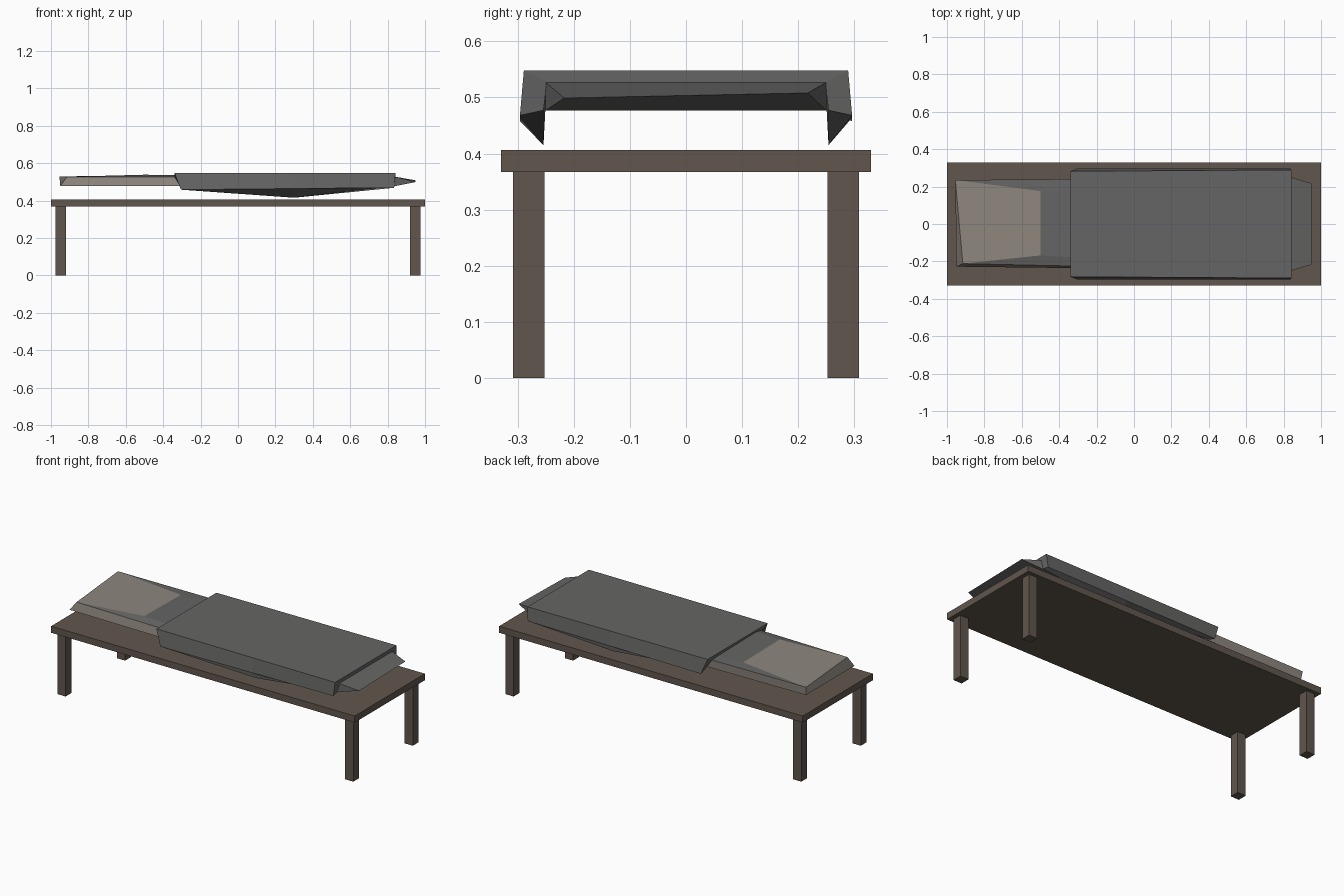
import bpy, bmesh

if "Cube" in bpy.data.objects:
    bpy.data.objects.remove(bpy.data.objects["Cube"])


def material(name, rgb):
    m = bpy.data.materials.new(name)
    m.diffuse_color = (*rgb, 1)
    m.use_nodes = True
    m.node_tree.nodes["Principled BSDF"].inputs["Base Color"].default_value = m.diffuse_color
    return m


wood = material("dark_wood", (0.12, 0.095, 0.075))
wool = material("grey_wool", (0.13, 0.13, 0.128))
linen = material("pale_linen", (0.27, 0.24, 0.21))


def build(name, verts, faces, mats, linen_faces=()):
    bm = bmesh.new()
    vs = [bm.verts.new(v) for v in verts]
    for i, f in enumerate(faces):
        face = bm.faces.new([vs[k] for k in f])
        face.material_index = 1 if i in linen_faces else 0
    bmesh.ops.recalc_face_normals(bm, faces=bm.faces[:])
    me = bpy.data.meshes.new(name)
    bm.to_mesh(me)
    bm.free()
    for m in mats:
        me.materials.append(m)
    ob = bpy.data.objects.new(name, me)
    bpy.context.collection.objects.link(ob)
    return ob


def box(name, x, y, z):
    verts = [(a, b, c) for a in x for b in y for c in z]
    faces = [(0, 1, 3, 2), (4, 6, 7, 5), (0, 4, 5, 1),
             (2, 3, 7, 6), (0, 2, 6, 4), (1, 5, 7, 3)]
    return build(name, verts, faces, [wood])


# Bed board and four legs
box("bed_board", (-1, 1), (-0.33, 0.33), (0.367, 0.406))
for sx, side in ((-1, "left"), (1, "right")):
    for sy, end in ((-1, "front"), (1, "back")):
        box(f"{end}_{side}_leg", sorted((sx * 0.92, sx * 0.975)),
            sorted((sy * 0.252, sy * 0.308)), (0, 0.367))

# Mattress with a pale pillow area at the head and a wedge-shaped foot
verts = [
    (-0.95, -0.228, 0.478), (-0.95, 0.228, 0.478),   # head, bottom
    (0.84, -0.25, 0.477), (0.84, 0.25, 0.477),       # foot, bottom
    (-0.915, -0.212, 0.527), (-0.955, 0.235, 0.529), # head, top
    (-0.5, -0.168, 0.538), (-0.5, 0.176, 0.533),     # pillow edge
    (0.84, -0.25, 0.527), (0.84, 0.25, 0.527),       # foot, top
    (0.95, -0.217, 0.499), (0.95, 0.217, 0.508),     # foot tip
]
faces = [
    (4, 6, 7, 5),                                    # pillow
    (0, 4, 5, 1), (0, 2, 8, 4), (1, 5, 9, 3),        # head and sides
    (4, 8, 6), (5, 7, 9), (6, 8, 9, 7),              # sheet
    (0, 1, 3, 2),                                    # underside
    (8, 10, 11, 9), (2, 3, 11, 10), (2, 10, 8), (3, 9, 11),
]
build("mattress", verts, faces, [wool, linen], {0, 1, 2, 3})


# Blanket: U-shaped sections lofted along the bed, sagging in the middle
def section(xt, xb, top_y, hem_z, inner_z):
    half = [(xt, top_y, 0.548), (xb, 0.296, hem_z),
            (xb, 0.254, inner_z), (xt, 0.248, 0.527)]
    return [(x, -y, z) for x, y, z in half] + [(x, y, z) for x, y, z in half[::-1]]


rings = [section(-0.34, -0.305, 0.282, 0.458, 0.472),
         section(0.3, 0.3, 0.286, 0.464, 0.415),
         section(0.842, 0.835, 0.289, 0.468, 0.477)]
verts = [v for r in rings for v in r]
faces = [(r * 8 + k, r * 8 + (k + 1) % 8, r * 8 + 8 + (k + 1) % 8, r * 8 + 8 + k)
         for r in range(2) for k in range(8)]
for b in (0, 16):
    faces += [(b, b + 3, b + 4, b + 7), (b, b + 1, b + 2, b + 3),
              (b + 7, b + 4, b + 5, b + 6)]
build("blanket", verts, faces, [wool])
